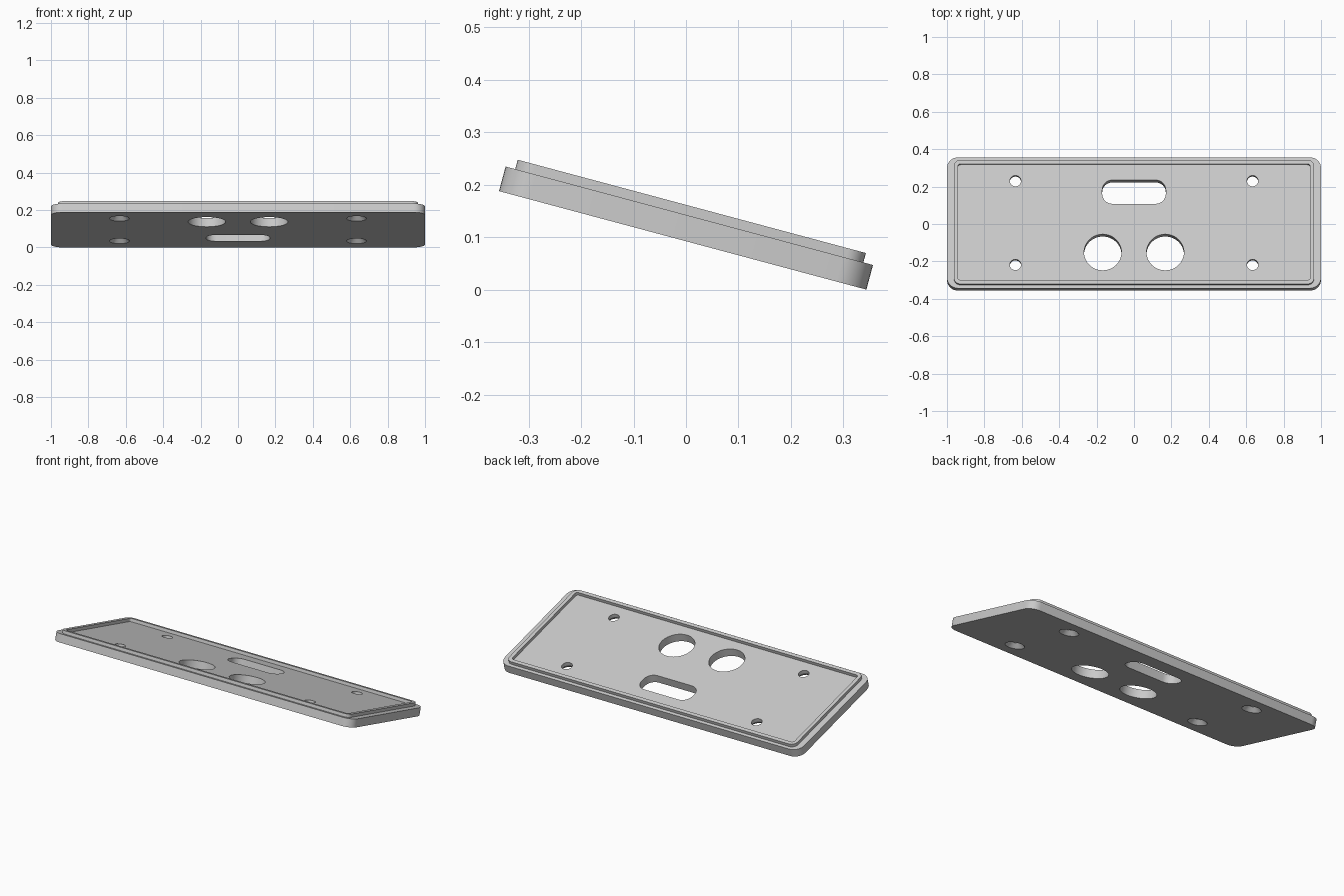
import bpy, bmesh
from math import sin, cos, pi, radians
from mathutils import Matrix

cube = bpy.data.objects.get("Cube")
if cube:
    bpy.data.objects.remove(cube, do_unlink=True)

TILT = radians(15)
HALF_DEPTH, THICK, LIP_TOP = 0.3625, 0.0485, 0.067
TILT_MATRIX = (Matrix.Translation((0, -THICK * sin(TILT) / 2, HALF_DEPTH * sin(TILT)))
               @ Matrix.Rotation(-TILT, 4, 'X'))

grey = bpy.data.materials.new("light grey")
grey.use_nodes = True
colour = (0.6, 0.6, 0.6, 1)
grey.diffuse_color = colour
grey.node_tree.nodes["Principled BSDF"].inputs["Base Color"].default_value = colour


def rounded(hx, hy, r, steps=8):
    """Outline of a rounded rectangle, given half sizes and corner radius."""
    points = []
    for corner, (sx, sy) in enumerate([(1, 1), (-1, 1), (-1, -1), (1, -1)]):
        for i in range(steps + 1):
            a = (corner + i / steps) * pi / 2
            points.append((sx * (hx - r) + r * cos(a), sy * (hy - r) + r * sin(a)))
    return points


def circle(r, steps=48):
    return [(r * cos(2 * pi * i / steps), r * sin(2 * pi * i / steps)) for i in range(steps)]


def loft(name, rings, x=0, y=0, caps=True):
    """Join (outline, height) rings with side faces, optionally capped."""
    bm = bmesh.new()
    loops = [[bm.verts.new((x + p[0], y + p[1], z)) for p in outline] for outline, z in rings]
    for low, high in zip(loops, loops[1:]):
        n = len(low)
        for i in range(n):
            j = (i + 1) % n
            bm.faces.new((low[i], low[j], high[j], high[i]))
    if caps:
        bm.faces.new(loops[0][::-1])
        bm.faces.new(loops[-1])
    mesh = bpy.data.meshes.new(name)
    bm.to_mesh(mesh)
    bm.free()
    obj = bpy.data.objects.new(name, mesh)
    bpy.context.collection.objects.link(obj)
    return obj


def finish(obj):
    """Tilt, colour and shade a part."""
    obj.data.transform(TILT_MATRIX)
    obj.data.materials.clear()
    obj.data.materials.append(grey)
    bpy.ops.object.select_all(action='DESELECT')
    obj.select_set(True)
    bpy.context.view_layer.objects.active = obj
    bpy.ops.object.shade_smooth_by_angle(angle=radians(30))


# Base plate with rounded corners
outline = rounded(1, HALF_DEPTH, 0.06)
plate = loft("base_plate", [(outline, 0), (outline, THICK)])

# Cutters: slot, two round openings, four countersunk screw holes
below, above = -0.02, THICK + 0.02
slot = rounded(0.17, 0.066, 0.055)
cutters = [loft("slot_cutter", [(slot, below), (slot, above)], 0, 0.171)]
for side in (-1, 1):
    cutters.append(loft("opening_cutter", [(circle(0.1), below), (circle(0.1), above)],
                        side * 0.167, -0.163))
    for end in (-1, 1):
        rings = [(circle(0.053), below), (circle(0.053), 0),
                 (circle(0.03), 0.025), (circle(0.03), above)]
        cutters.append(loft("screw_cutter", rings, side * 0.634, end * 0.232))

for cutter in cutters:
    cutter.hide_render = True
    mod = plate.modifiers.new("cut", 'BOOLEAN')
    mod.operation = 'DIFFERENCE'
    mod.solver = 'EXACT'
    mod.object = cutter
bpy.context.view_layer.objects.active = plate
for mod in list(plate.modifiers):
    bpy.ops.object.modifier_apply(modifier=mod.name)
for cutter in cutters:
    bpy.data.objects.remove(cutter, do_unlink=True)
finish(plate)

# Raised lip around the recessed face
outer = rounded(0.963, HALF_DEPTH - 0.019, 0.035)
inner = rounded(0.942, HALF_DEPTH - 0.041, 0.014)
lip = loft("raised_lip", [(outer, THICK), (outer, LIP_TOP), (inner, LIP_TOP), (inner, THICK)],
           caps=False)
finish(lip)
